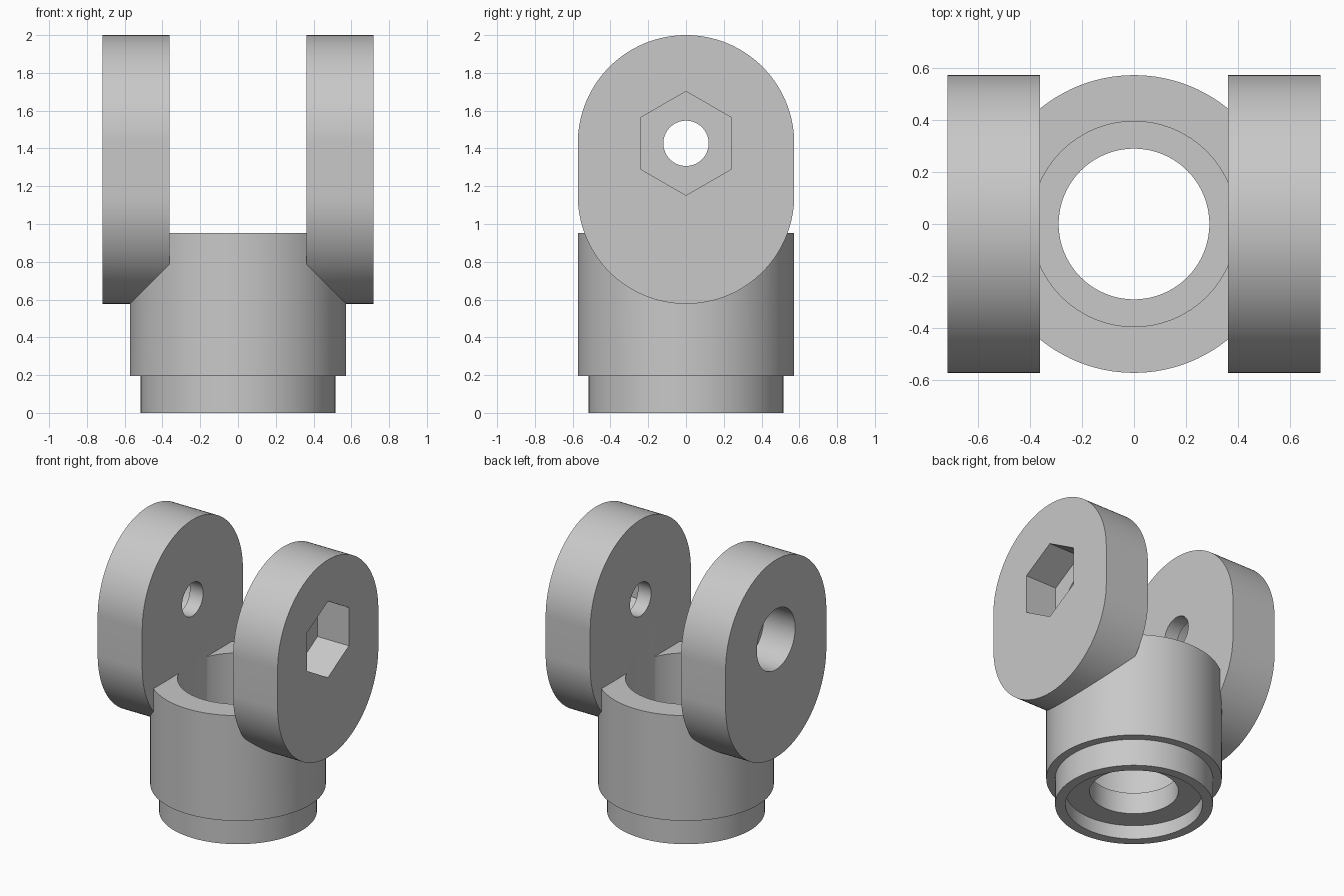
import bpy, bmesh
from math import cos, sin, pi, tau, radians
from mathutils import Vector

cube = bpy.data.objects.get("Cube")
if cube:
    bpy.data.objects.remove(cube, do_unlink=True)

RADIUS = 0.573              # shared by the body and the rounded arm ends
ARM_IN, ARM_OUT = 0.362, 0.717
PIN_Z, LOW_Z = 1.427, 1.15  # centres of the upper and lower arm arcs
POCKET = 0.25               # depth of the nut and bolt head recesses

grey = bpy.data.materials.new("light grey")
grey.use_nodes = True
grey.diffuse_color = (0.58, 0.58, 0.58, 1)
grey.node_tree.nodes["Principled BSDF"].inputs["Base Color"].default_value = grey.diffuse_color


def finish(bm, name):
    bmesh.ops.recalc_face_normals(bm, faces=bm.faces)
    mesh = bpy.data.meshes.new(name)
    bm.to_mesh(mesh)
    bm.free()
    mesh.materials.append(grey)
    obj = bpy.data.objects.new(name, mesh)
    bpy.context.collection.objects.link(obj)
    return obj


def lathe(name, profile, steps=128):
    """Spin a closed (radius, z) outline around z."""
    bm = bmesh.new()
    verts = [bm.verts.new((r, 0, z)) for r, z in profile]
    edges = [bm.edges.new((v, verts[i - 1])) for i, v in enumerate(verts)]
    bmesh.ops.spin(bm, geom=verts + edges, cent=(0, 0, 0), axis=(0, 0, 1),
                   angle=tau, steps=steps, use_merge=True)
    bmesh.ops.remove_doubles(bm, verts=bm.verts, dist=1e-5)
    return finish(bm, name)


def prism(name, outline, x0, x1):
    """Extrude a (y, z) outline along x."""
    bm = bmesh.new()
    face = bm.faces.new([bm.verts.new((x0, y, z)) for y, z in outline])
    top = bmesh.ops.extrude_face_region(bm, geom=[face])["geom"]
    bmesh.ops.translate(bm, vec=Vector((x1 - x0, 0, 0)),
                        verts=[g for g in top if isinstance(g, bmesh.types.BMVert)])
    return finish(bm, name)


def polygon(radius, sides):
    return [(radius * cos(pi / 2 + tau * i / sides),
             PIN_Z + radius * sin(pi / 2 + tau * i / sides)) for i in range(sides)]


def stadium(steps=64):
    upper = [(RADIUS * cos(pi * i / steps), PIN_Z + RADIUS * sin(pi * i / steps))
             for i in range(steps + 1)]
    return upper + [(-y, LOW_Z + PIN_Z - z) for y, z in upper]


def combine(target, tool, operation):
    """Apply a boolean and discard the tool."""
    mod = target.modifiers.new(operation, 'BOOLEAN')
    mod.operation, mod.solver, mod.object = operation, 'EXACT', tool
    bpy.context.view_layer.objects.active = target
    bpy.ops.object.modifier_apply(modifier=mod.name)
    bpy.data.objects.remove(tool, do_unlink=True)


# Stepped, hollow body with an inner ledge
yoke = lathe("yoke_body", [
    (0.29, 0.1), (0.447, 0.1), (0.447, 0), (0.515, 0), (0.515, 0.195),
    (RADIUS, 0.195), (RADIUS, 0.953), (0.395, 0.953), (0.395, 0.255), (0.29, 0.255)])

# Arms: hexagonal recess on the left, round one on the right, pin hole through both
for side, recess in ((1, polygon(0.275, 6)), (-1, polygon(0.218, 64))):
    arm = prism("arm", stadium(), side * ARM_IN, side * ARM_OUT)
    combine(arm, prism("recess", recess, side * (ARM_OUT - POCKET), side * 0.8), 'DIFFERENCE')
    combine(arm, prism("pin_hole", polygon(0.12, 64), side * 0.3, side * 0.8), 'DIFFERENCE')
    combine(yoke, arm, 'UNION')

# Smooth the round walls, keep the rims crisp
bpy.ops.object.select_all(action='DESELECT')
yoke.select_set(True)
bpy.context.view_layer.objects.active = yoke
bpy.ops.object.shade_smooth_by_angle(angle=radians(25))
